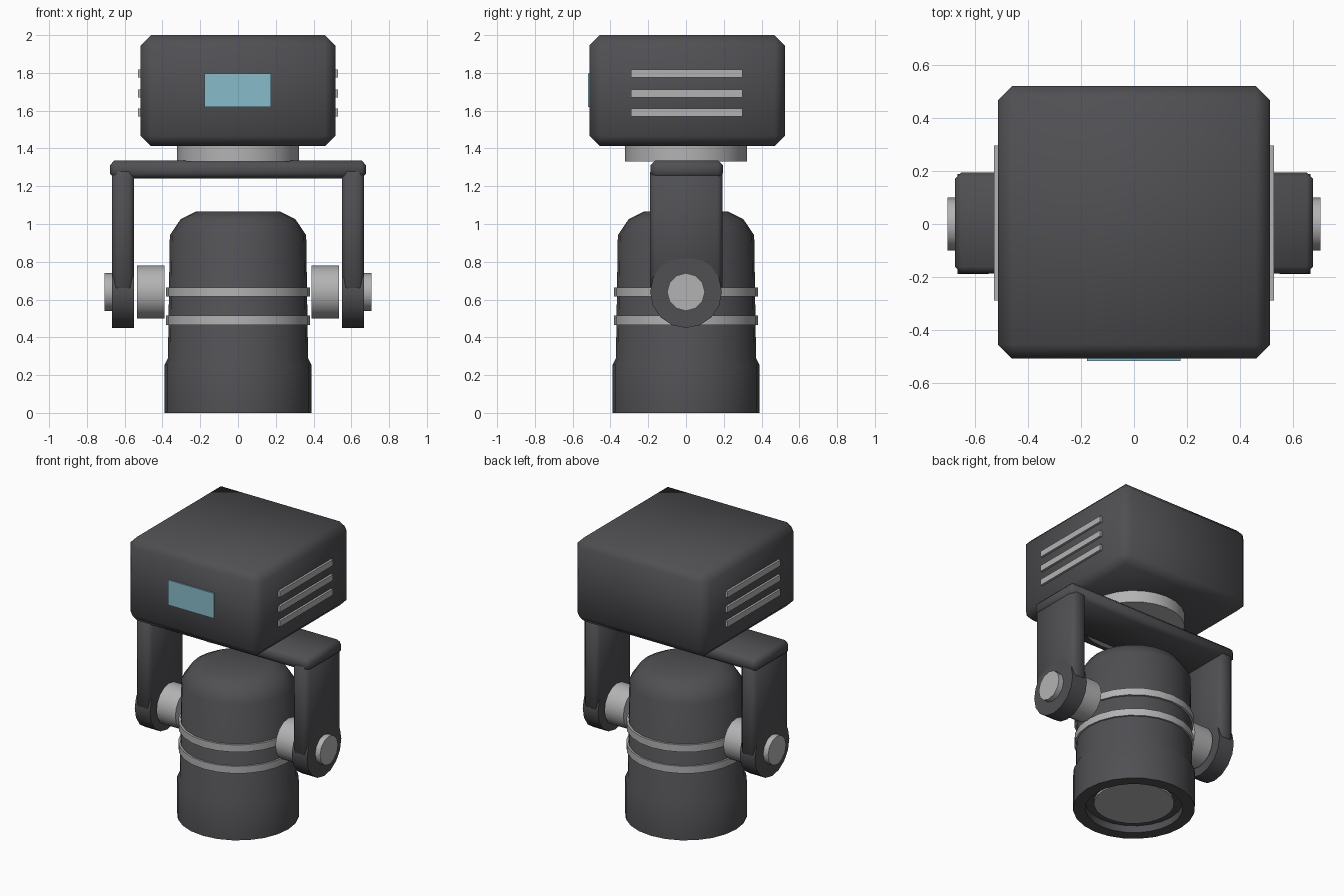
import bpy, bmesh, math
from mathutils import Matrix, Vector

cube = bpy.data.objects.get("Cube")
if cube:
    bpy.data.objects.remove(cube, do_unlink=True)


def material(name, rgb):
    m = bpy.data.materials.new(name)
    m.use_nodes = True
    m.diffuse_color = (*rgb, 1)
    m.node_tree.nodes["Principled BSDF"].inputs["Base Color"].default_value = (*rgb, 1)
    return m


DARK = material("charcoal", (0.08, 0.078, 0.086))
GREY = material("light grey", (0.45, 0.45, 0.45))
BLUE = material("display blue", (0.25, 0.5, 0.6))


def finish(name, bm, mat, angle=50):
    bmesh.ops.recalc_face_normals(bm, faces=bm.faces)
    mesh = bpy.data.meshes.new(name)
    bm.to_mesh(mesh)
    bm.free()
    mesh.materials.append(mat)
    obj = bpy.data.objects.new(name, mesh)
    bpy.context.collection.objects.link(obj)
    bpy.ops.object.select_all(action="DESELECT")
    obj.select_set(True)
    bpy.context.view_layer.objects.active = obj
    bpy.ops.object.shade_smooth_by_angle(angle=math.radians(angle))
    return obj


def box(name, low, high, mat, bevel=0):
    low, high = Vector(low), Vector(high)
    bm = bmesh.new()
    bmesh.ops.create_cube(bm, size=1)
    bmesh.ops.scale(bm, vec=high - low, verts=bm.verts)
    bmesh.ops.translate(bm, vec=(low + high) / 2, verts=bm.verts)
    if bevel:
        bmesh.ops.bevel(bm, geom=bm.edges[:], offset=bevel, segments=1,
                        affect="EDGES", profile=0.5)
    return finish(name, bm, mat)


def lathe(name, profile, mat, sides=24):
    """Spin (radius, height) points around the z axis."""
    bm = bmesh.new()
    verts = [bm.verts.new((r, 0, z)) for r, z in profile]
    edges = [bm.edges.new(pair) for pair in zip(verts, verts[1:])]
    bmesh.ops.spin(bm, geom=verts + edges, cent=(0, 0, 0), axis=(0, 0, 1),
                   angle=math.tau, steps=sides, use_merge=False)
    bmesh.ops.remove_doubles(bm, verts=bm.verts, dist=0.0005)
    return finish(name, bm, mat, 40)


def disc_x(name, x0, x1, radius, z, mat, sides):
    """Solid cylinder lying along the x axis."""
    bm = bmesh.new()
    bmesh.ops.create_cone(bm, cap_ends=True, segments=sides, radius1=radius,
                          radius2=radius, depth=abs(x1 - x0))
    bmesh.ops.transform(bm, verts=bm.verts,
                        matrix=Matrix.Translation(((x0 + x1) / 2, 0, z))
                        @ Matrix.Rotation(math.pi / 2, 4, "Y"))
    return finish(name, bm, mat, 40)


# Base housing with its display
box("base_housing", (-0.515, -0.51, 1.412), (0.515, 0.523, 2), DARK, 0.054)
box("display_panel", (-0.178, -0.519, 1.62), (0.176, -0.509, 1.796), BLUE)

# Turntable between base and yoke
lathe("turntable", [(0, 1.33), (0.322, 1.33), (0.322, 1.42), (0, 1.42)], GREY)

# Yoke crossbar
box("yoke_crossbar", (-0.678, -0.187, 1.242), (0.678, 0.195, 1.337), DARK, 0.025)

# Mirrored parts: vents, yoke arms, pivots
PIVOT = 0.64
for side, s in (("left", 1), ("right", -1)):
    for i, z in enumerate((1.59, 1.692, 1.797)):
        a, b = sorted((s * 0.505, s * 0.53))
        box(f"vent_{side}_{i + 1}", (a, -0.29, z - 0.021), (b, 0.298, z + 0.021), GREY)
    a, b = sorted((s * 0.55, s * 0.668))
    box(f"yoke_arm_{side}", (a, -0.19, PIVOT), (b, 0.193, 1.3), DARK, 0.025)
    disc_x(f"yoke_arm_end_{side}", a, b, 0.19, PIVOT, DARK, 16)
    disc_x(f"pivot_knob_{side}", s * 0.66, s * 0.706, 0.1, PIVOT, GREY, 12)
    disc_x(f"pivot_hub_{side}", s * 0.388, s * 0.535, 0.14, PIVOT, GREY, 16)

# Lamp head, open at the bottom with a recessed lens
lathe("lamp_head", [(0, 0.05), (0.31, 0.05), (0.31, 0), (0.388, 0), (0.388, 0.255),
                    (0.371, 0.29), (0.361, 0.94), (0.304, 1.025), (0.222, 1.067),
                    (0, 1.067)], DARK)
lathe("lens", [(0, 0.035), (0.255, 0.035), (0.255, 0.06), (0, 0.06)], GREY)

# Trim bands around the head
for name, z in (("lower_band", 0.49), ("upper_band", 0.64)):
    lathe(name, [(0.35, z - 0.025), (0.38, z - 0.025), (0.38, z + 0.025),
                 (0.35, z + 0.025)], GREY)
